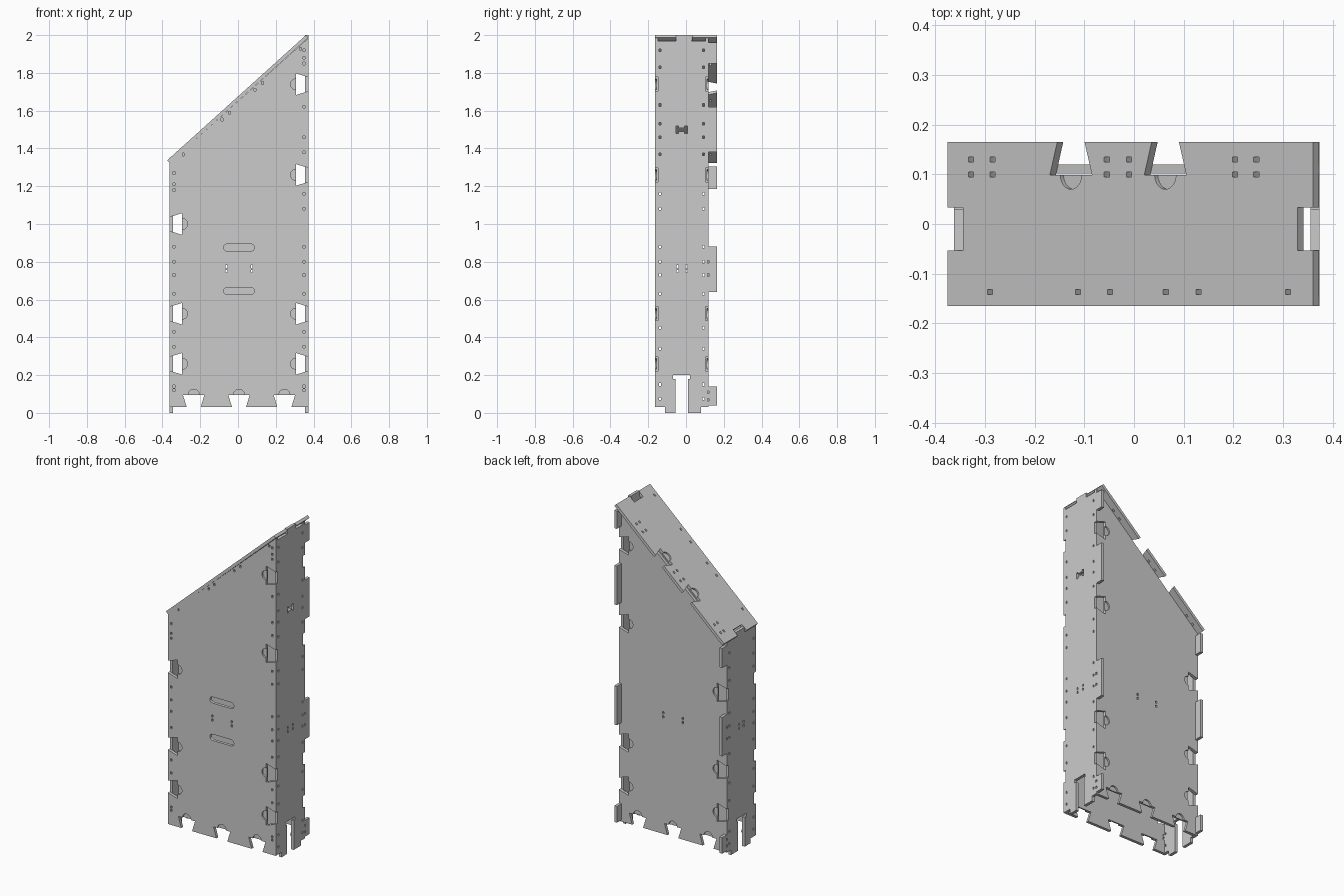
import bpy, bmesh, math
from mathutils import Vector, Matrix

if "Cube" in bpy.data.objects:
    bpy.data.objects.remove(bpy.data.objects["Cube"])

T = 0.018                        # sheet thickness
XL, XR = -0.362, 0.373           # outer faces of the side panels
YF, YB = -0.165, 0.12            # outer faces of front and back panels
SLOPE = math.atan2(0.663, 0.735)
CO, SI = math.cos(SLOPE), math.sin(SLOPE)
MID = (XL + XR) / 2


def edge(a, b, notches):
    """Points from a towards b with notches (distance, mouth half, inner half, depth)."""
    a, b = Vector(a), Vector(b)
    d = (b - a).normalized()
    n = Vector((-d.y, d.x))
    pts = [a]
    for s, m, i, dep in sorted(notches):
        pts += [a + d * (s - m), a + d * (s - i) + n * dep,
                a + d * (s + i) + n * dep, a + d * (s + m)]
    return pts


def dove(s):
    return (s, 0.037, 0.057, 0.066)


def prism(bm, pts, w0, w1):
    lo = [bm.verts.new((p[0], p[1], w0)) for p in pts]
    hi = [bm.verts.new((p[0], p[1], w1)) for p in pts]
    bm.faces.new(lo[::-1])
    bm.faces.new(hi)
    k = len(pts)
    for j in range(k):
        bm.faces.new((lo[j], lo[(j + 1) % k], hi[(j + 1) % k], hi[j]))


def rect(u, v, a, b):
    return [(u - a, v - b), (u + a, v - b), (u + a, v + b), (u - a, v + b)]


def pill(u, v, half, r):
    pts = []
    for c, start in ((half - r, -90), (r - half, 90)):
        for k in range(9):
            t = math.radians(start + k * 22.5)
            pts.append((u + c + r * math.cos(t), v + r * math.sin(t)))
    return pts


def to_object(name, bm, mat):
    bm.transform(mat)
    bmesh.ops.recalc_face_normals(bm, faces=bm.faces)
    me = bpy.data.meshes.new(name)
    bm.to_mesh(me)
    bm.free()
    ob = bpy.data.objects.new(name, me)
    bpy.context.collection.objects.link(ob)
    return ob


def panel(name, outline, holes, pockets, origin, u, v, w):
    """Sheet with through holes and half-depth round pockets; w points outwards."""
    mat = Matrix((u, v, w)).transposed().to_4x4()
    mat.translation = Vector(origin)
    bm = bmesh.new()
    prism(bm, outline, 0, T)
    ob = to_object(name, bm, mat)
    bm = bmesh.new()
    for h in holes:
        prism(bm, h, -0.01, T + 0.01)
    for (pu, pv) in pockets:
        ring = [(pu + 0.029 * math.cos(k * math.tau / 24 + 0.01),
                 pv + 0.029 * math.sin(k * math.tau / 24 + 0.01)) for k in range(24)]
        prism(bm, ring, T * 0.45, T + 0.01)
    cutter = to_object("cutter", bm, mat)
    cutter.hide_render = True
    mod = ob.modifiers.new("cut", "BOOLEAN")
    mod.operation = "DIFFERENCE"
    mod.solver = "EXACT"
    mod.object = cutter
    dg = bpy.context.evaluated_depsgraph_get()
    me = bpy.data.meshes.new_from_object(ob.evaluated_get(dg))
    ob.modifiers.clear()
    ob.data = me
    bpy.data.objects.remove(cutter)
    return ob


def dots(pts):
    return [rect(u, v, 0.005, 0.007) for u, v in pts]


X, Y, Z = Vector((1, 0, 0)), Vector((0, 1, 0)), Vector((0, 0, 1))
ZB, ZR, ZL = 0.03, 1.985, 1.325          # bottom and top corners of front/back
right_keys = (0.26, 0.525, 1.26, 1.74)
left_keys = (0.26, 0.525, 1.0)
bottom_keys = (MID - 0.24, MID, MID + 0.24)
low_dots = (0.12, 0.14, 0.35, 0.43, 0.63, 0.73, 0.80, 0.88)
right_dots = low_dots + (1.08, 1.16, 1.38, 1.46, 1.62, 1.85, 1.88, 1.92)
left_dots = low_dots + (1.18, 1.21, 1.27)
right_tabs = ((0.09, 0.05), (0.76, 0.12), (1.5, 0.12), (1.905, 0.055))
left_tabs = ((0.09, 0.05), (0.76, 0.12), (1.245, 0.06))


def wide_outline(tabs):
    cut_r = [(z - ZB, h, h, T) for z, h in right_tabs] if tabs else []
    cut_l = [(ZL - z, h, h, T) for z, h in left_tabs] if tabs else []
    return (edge((XL, ZB), (XR, ZB), [dove(x - XL) for x in bottom_keys])
            + edge((XR, ZB), (XR, ZR), [dove(z - ZB) for z in right_keys] + cut_r)
            + [(XR, ZR)]
            + edge((XL, ZL), (XL, ZB), [dove(ZL - z) for z in left_keys] + cut_l))


pockets = ([(XR - 0.066, z) for z in right_keys] + [(XL + 0.066, z) for z in left_keys]
           + [(x, ZB + 0.066) for x in bottom_keys])
center = dots([(MID + s * 0.067, z) for s in (-1, 1) for z in (0.75, 0.775)])
edge_dots = dots([(XR - 0.024, z) for z in right_dots] + [(XL + 0.024, z) for z in left_dots])
slope_dots = dots([(x, ZL + (x - XL) * SI / CO - 0.022)
                   for x in (-0.29, -0.085, -0.045, 0.09, 0.13, 0.33)])
handles = [pill(MID, z, 0.082, 0.019) for z in (0.645, 0.875)]

# Front and back panels
panel("front_panel", wide_outline(False), center + edge_dots + slope_dots + handles,
      pockets, (0, YF + T, 0), X, Z, -Y)
panel("back_panel", wide_outline(True), center, pockets, (0, YB - T, 0), X, Z, Y)


# Side panels with cable slot, back tabs and a top tenon
def side_panel(name, top, tenon, tabs, zs, extra, origin, w):
    y0, y1 = YF + T, YB - T
    out = [(y0, ZB), (-0.11, ZB), (-0.11, 0), (-0.055, 0), (-0.055, 0.18), (-0.07, 0.18),
           (-0.07, 0.2), (0.022, 0.2), (0.022, 0.18), (0.01, 0.18), (0.01, 0), (0.08, 0),
           (0.08, ZB)]
    out += edge((y1, ZB), (y1, top), [(z - ZB, h, h, y1 - 0.165) for z, h in tabs])
    out += [(y1, top), (0.03, top), (0.03, tenon), (-0.053, tenon), (-0.053, top), (y0, top)]
    holes = dots([(y0 + 0.009, z) for z in zs] + [(y1 - 0.009, z) for z in zs]
                 + [(y, z) for y in (-0.045, 0.003) for z in (0.75, 0.775)]
                 + [(0.118, z) for z in (0.07, 0.11, 0.73, 0.80)])
    panel(name, out, holes + extra, [], origin, Y, Z, w)


side_dots = (0.075, 0.15, 0.34, 0.45, 0.63, 0.73, 0.80, 0.88, 1.08, 1.16)
bow = [(-0.053, 1.48), (-0.039, 1.48), (-0.039, 1.491), (-0.007, 1.491), (-0.007, 1.48),
       (0.007, 1.48), (0.007, 1.52), (-0.007, 1.52), (-0.007, 1.509), (-0.039, 1.509),
       (-0.039, 1.52), (-0.053, 1.52)]
side_panel("right_panel", 1.97, 2.0, right_tabs,
           side_dots + (1.37, 1.46, 1.53, 1.63, 1.83, 1.92), [bow], (XR - T, 0, 0), X)
side_panel("left_panel", ZL, 1.352, left_tabs, side_dots + (1.25,), [], (XL + T, 0, 0), -X)

# Sloped top panel
L = math.hypot(0.735, 0.663)
N = Vector((-SI, 0, CO))


def along(x):
    return (x + 0.375) / CO


keys = (along(-0.127), along(0.063))
top_outline = (edge((0, -0.165), (L, -0.165), [])
               + edge((L, -0.165), (L, 0.165), [(0.155, 0.043, 0.043, 0.042)])
               + edge((L, 0.165), (0, 0.165), [dove(L - k) for k in keys])
               + edge((0, 0.165), (0, -0.165), [(0.175, 0.043, 0.043, 0.042)]))
top_holes = [(x, -0.137) for x in (-0.29, -0.113, -0.048, 0.064, 0.13, 0.31)]
top_holes += [(x, y) for x in (-0.328, -0.285, -0.055, -0.01, 0.203, 0.246) for y in (0.1, 0.13)]
panel("top_panel", top_outline, [rect(along(x), y, 0.007, 0.005) for x, y in top_holes],
      [(k, 0.099) for k in keys], Vector((-0.375, 0, 1.337)) - N * T,
      Vector((CO, 0, SI)), Y, N)
